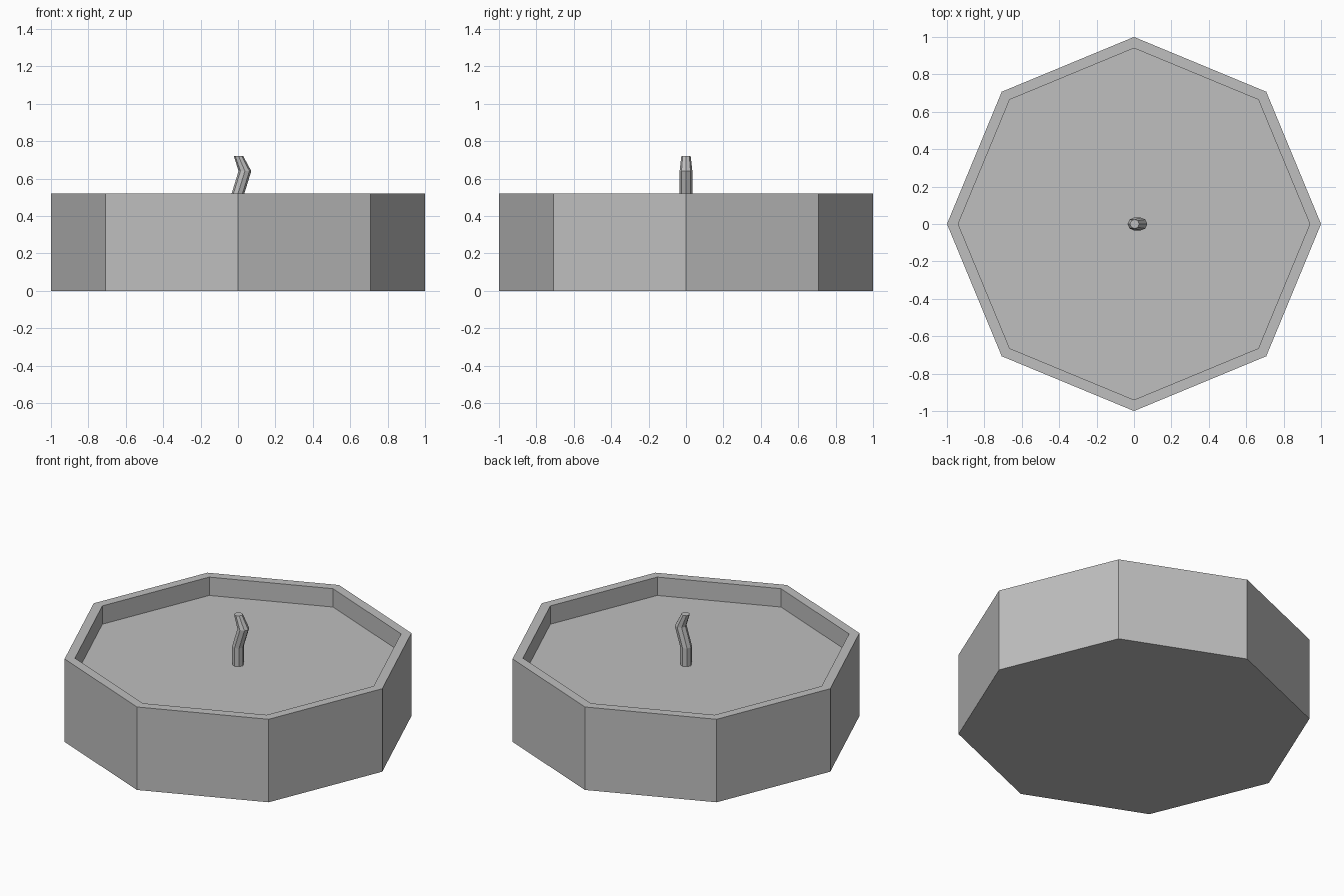
import bpy, bmesh
from math import cos, sin, tau

cube = bpy.data.objects.get("Cube")
if cube:
    bpy.data.objects.remove(cube, do_unlink=True)

SIDES = 8
GREY = (0.52, 0.52, 0.52, 1)

grey = bpy.data.materials.new("plain grey")
grey.use_nodes = True
grey.diffuse_color = GREY
grey.node_tree.nodes["Principled BSDF"].inputs["Base Color"].default_value = GREY


def stack(name, rings):
    """Flat-shaded solid from octagonal rings (x offset, z, radius), capped at both ends."""
    bm = bmesh.new()
    loops = [[bm.verts.new((x + r * cos(tau * i / SIDES), r * sin(tau * i / SIDES), z))
              for i in range(SIDES)] for x, z, r in rings]
    for low, high in zip(loops, loops[1:]):
        for i in range(SIDES):
            j = (i + 1) % SIDES
            bm.faces.new((low[i], low[j], high[j], high[i]))
    bm.faces.new(loops[0][::-1])
    bm.faces.new(loops[-1])
    bmesh.ops.recalc_face_normals(bm, faces=bm.faces)
    mesh = bpy.data.meshes.new(name)
    bm.to_mesh(mesh)
    bm.free()
    mesh.materials.append(grey)
    obj = bpy.data.objects.new(name, mesh)
    bpy.context.collection.objects.link(obj)
    return obj


# Candle body: outer wall, flat rim, recessed floor
stack("candle_body", [(0, 0, 1), (0, 0.52, 1), (0, 0.52, 0.94), (0, 0.405, 0.94)])

# Bent wick standing on the recessed floor
stack("wick", [(0, 0.40, 0.033), (0, 0.52, 0.034), (0.037, 0.64, 0.034), (0.003, 0.72, 0.025)])
